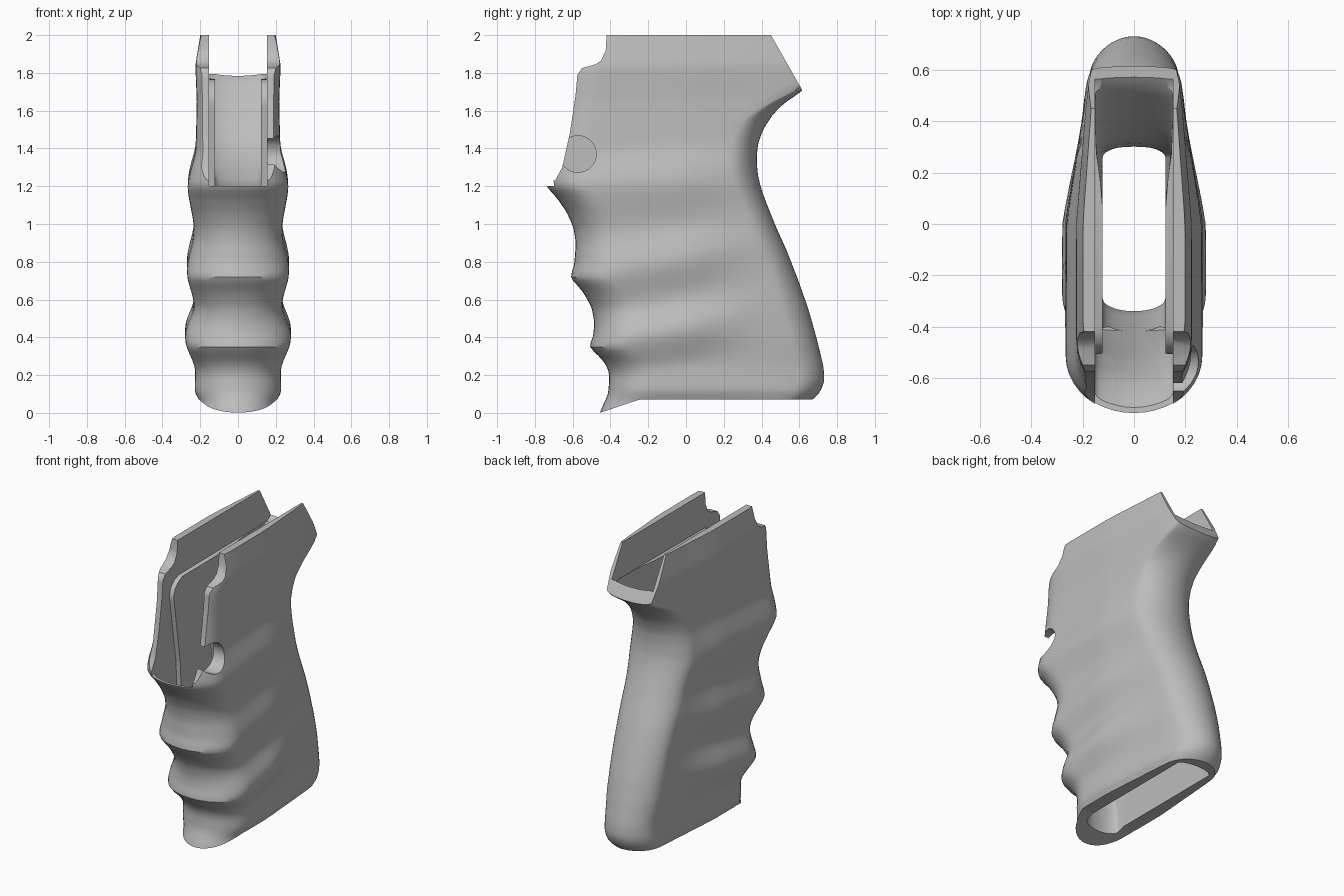
import bpy, bmesh, math
from mathutils import Vector

cube = bpy.data.objects.get("Cube")
if cube:
    bpy.data.objects.remove(cube, do_unlink=True)


def material(name, rgb):
    m = bpy.data.materials.new(name)
    m.use_nodes = True
    m.diffuse_color = (*rgb, 1)
    m.node_tree.nodes["Principled BSDF"].inputs["Base Color"].default_value = (*rgb, 1)
    return m


grey = material("plain grey", (0.51, 0.51, 0.51))


def curve(points, z, ease=False):
    """Read a value at z from (z, value) points."""
    if z <= points[0][0]:
        return points[0][1]
    for (a, va), (b, vb) in zip(points, points[1:]):
        if z <= b:
            t = (z - a) / (b - a)
            if ease:
                t = t * t * (3 - 2 * t)
            return va + (vb - va) * t
    return points[-1][1]


def soft(points, z, r=.018):
    """Read a value with its corners rounded off."""
    return sum(curve(points, z + r * k / 2) for k in range(-2, 3)) / 5


def levels(start, step, end, extra):
    """Even heights plus a few exact ones, without near duplicates."""
    even = [start + step * i for i in range(int((end - start) / step) + 1)]
    return sorted(extra + [z for z in even if all(abs(z - e) > .008 for e in extra)])


def make(name, bm):
    bmesh.ops.recalc_face_normals(bm, faces=bm.faces)
    mesh = bpy.data.meshes.new(name)
    bm.to_mesh(mesh)
    bm.free()
    mesh.materials.append(grey)
    ob = bpy.data.objects.new(name, mesh)
    bpy.context.collection.objects.link(ob)
    return ob


def loft(name, rows, width):
    """Stack mirrored sections; a row is (z, front, back, front_round, back_round)."""
    bm = bmesh.new()
    rings = []
    for z, f, b, df, db in rows:
        half = []
        for i in range(11):
            a = math.pi / 2 * i / 10
            y = f + df * (1 - math.cos(a))
            half.append((y, width(y, z) * math.sin(a)))
        for i in range(1, 12):
            y = f + df + (b - db - f - df) * i / 12
            half.append((y, width(y, z)))
        for i in range(11):
            a = math.pi / 2 * i / 10
            y = b - db * (1 - math.sin(a))
            half.append((y, width(y, z) * math.cos(a)))
        half[0], half[-1] = (f, 0), (b, 0)
        ring = half + [(y, -x) for y, x in half[-2:0:-1]]
        rings.append([bm.verts.new((x, y, z)) for y, x in ring])
    n = len(rings[0])
    for lo, hi in zip(rings, rings[1:]):
        for i in range(n):
            j = (i + 1) % n
            bm.faces.new((lo[i], lo[j], hi[j], hi[i]))
    bm.faces.new(rings[0])
    bm.faces.new(rings[-1])
    return make(name, bm)


def prism(name, outline, half):
    bm = bmesh.new()
    face = bm.faces.new([bm.verts.new((-half, y, z)) for y, z in outline])
    ext = bmesh.ops.extrude_face_region(bm, geom=[face])
    verts = [v for v in ext["geom"] if isinstance(v, bmesh.types.BMVert)]
    bmesh.ops.translate(bm, verts=verts, vec=Vector((2 * half, 0, 0)))
    return make(name, bm)


def combine(ob, cutter, operation):
    mod = ob.modifiers.new("cut", "BOOLEAN")
    mod.operation, mod.solver, mod.object = operation, "EXACT", cutter
    cutter.hide_render = True
    bpy.context.view_layer.objects.active = ob
    bpy.ops.object.modifier_apply(modifier=mod.name)
    bpy.data.objects.remove(cutter, do_unlink=True)


# Outer body: finger-grooved front, waisted back
front = [(0, -.458), (.05, -.435), (.1, -.412), (.2, -.405), (.25, -.42), (.3, -.46), (.35, -.516),
         (.4, -.492), (.48, -.485), (.56, -.5), (.64, -.545), (.72, -.615), (.78, -.592),
         (.9, -.583), (.98, -.595), (1.06, -.63), (1.14, -.685), (1.2, -.742), (1.3, -.742),
         (1.8, -.68), (2.05, -.57)]
back = [(.05, .64), (.075, .675), (.1, .705), (.17, .734), (.25, .727), (.4, .69), (.55, .648), (.7, .595),
        (.85, .537), (1, .47), (1.1, .43), (1.18, .4), (1.26, .38), (1.34, .374), (1.42, .38), (1.5, .408),
        (1.58, .46), (1.64, .52), (1.7, .61), (1.73, .64), (1.8, .68)]
side = [(.065, .2), (.09, .222), (.12, .23), (.25, .225), (.4, .236), (.6, .234), (1, .234), (1.2, .24),
        (1.4, .224), (1.65, .218), (1.84, .226), (2.02, .196)]
ridge = [(.22, 0), (.43, .045), (.6, 0), (.8, .036), (1, 0), (1.24, .027), (1.44, 0)]
slope = [(.75, .18), (1.2, .08)]


def body_width(y, z):
    ripple = curve(ridge, z - curve(slope, z) * (y + .1), True)
    ripple *= 1 - curve([(-.05, 0), (.5, 1)], y, True)
    taper = 1 - curve([(0, 0), (.5, .18), (.75, .36)], y)
    return (soft(side, z) + ripple) * taper


heights = levels(-.15, .025, 2.05, [.075, .1, .35, .72, 1.2, 1.7, 1.84])
body = loft("grip_body", [(z, soft(front, z), soft(back, z), .22, curve([(1.55, .14), (1.7, .045)], z))
                          for z in heights], body_width)

# Side outline trims the open front, sloped rear and stepped base
outline = [(-.9, -.145), (-.24, .072), (.9, .072), (.9, 1.2), (.62, 1.70), (.45, 2), (-.42, 2),
           (-.425, 1.92), (-.45, 1.865), (-.48, 1.845), (-.55, 1.825), (-.575, 1.79), (-.585, 1.68),
           (-.615, 1.48), (-.655, 1.3), (-.69, 1.235), (-.8, 1.17), (-.9, .9)]
combine(body, prism("outline_trim", outline, .6), "INTERSECT")

# Hollow core through the grip
core_front = [(0, -.34), (.2, -.34), (.5, -.42), (.9, -.535), (1.1, -.62), (1.2, -.715), (1.212, -.9)]
core_back = [(0, .59), (.2, .62), (.5, .57), (.8, .47), (1.1, .35), (1.22, .305), (1.36, .3),
             (1.48, .34), (1.6, .42), (1.76, .54), (1.805, .6), (1.825, .8)]
core = loft("core_cutter", [(z, curve(core_front, z), curve(core_back, z), .05, .045)
                            for z in levels(-.2, .08, 2.15, [1.2, 1.212, 1.76, 1.805, 1.825])],
            lambda y, z: curve([(.1, .122), (.3, .15)], y) if z > 1.3 else .122)
combine(body, core, "DIFFERENCE")

# Wider channel at the front and top, leaving a slanted inner ledge
channel_back = [(.5, -.4), (1.2, -.435), (1.66, -.505), (1.71, -.49), (1.745, -.455), (1.765, -.41),
                (1.77, .53), (1.81, .59), (1.83, .79)]
rows = []
for z in levels(.54, .06, 2.14, [1.212] + [z for z, y in channel_back]):
    f, b = curve(core_front, z) + .003, curve(channel_back, z)
    rows.append((z, f, b, min(.06, (b - f) * .8), .002))
combine(body, loft("channel_cutter", rows, lambda y, z: .153), "DIFFERENCE")

# Round button notch on the left wall
bpy.ops.mesh.primitive_cylinder_add(vertices=40, radius=.097, depth=.35, location=(.275, -.572, 1.37),
                                    rotation=(0, math.pi / 2, 0))
combine(body, bpy.context.object, "DIFFERENCE")

# Smooth surfaces with crisp cut edges
bpy.ops.object.select_all(action="DESELECT")
body.select_set(True)
bpy.context.view_layer.objects.active = body
bpy.ops.object.shade_smooth_by_angle(angle=math.radians(35))
